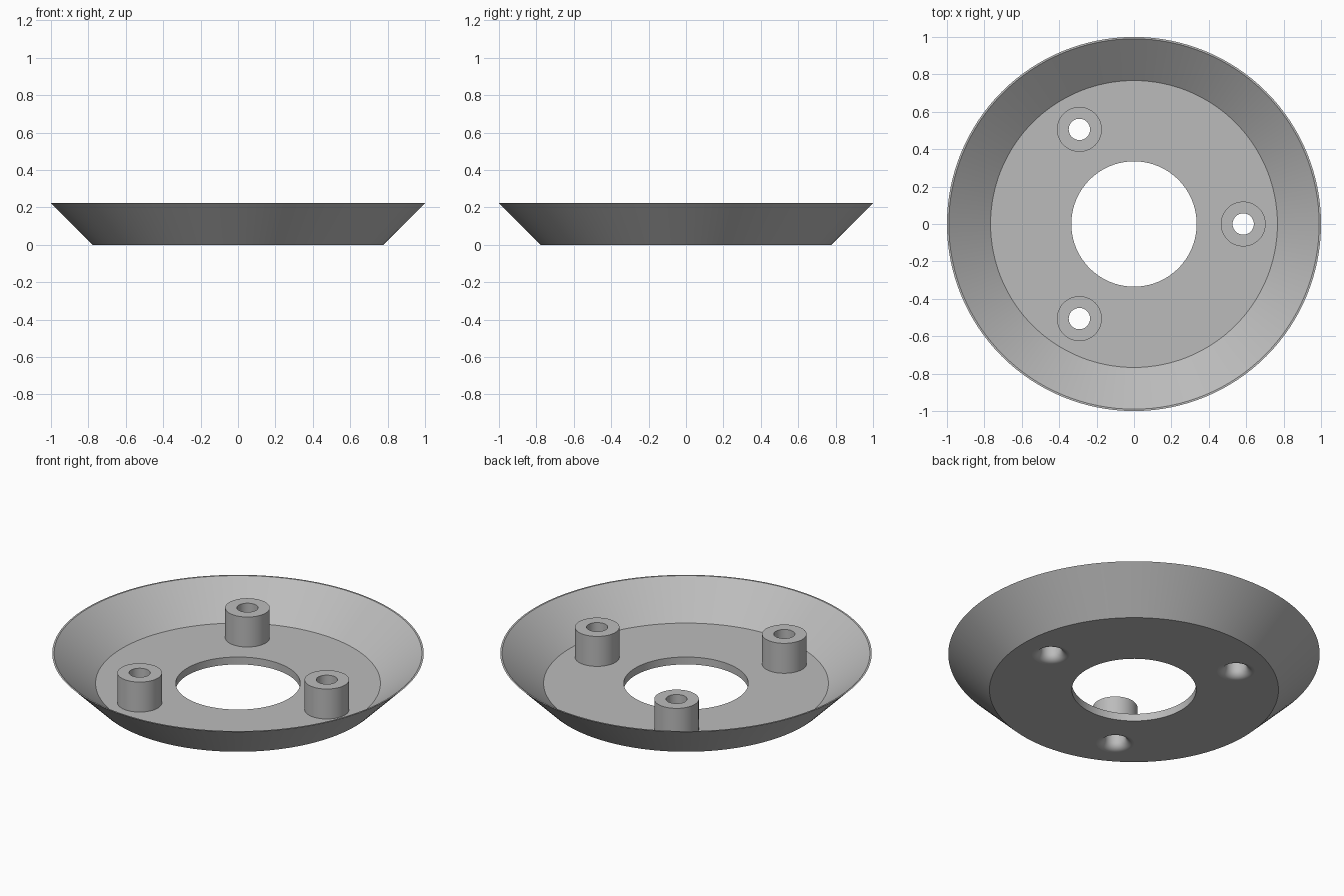
import bpy
import bmesh
from math import cos, sin, pi, radians

cube = bpy.data.objects.get("Cube")
if cube:
    bpy.data.objects.remove(cube, do_unlink=True)

HEIGHT, FLOOR = 0.222, 0.044
HOLE, FILLET = 0.057, 0.044
BOSS, BOSS_RING = 0.12, 0.584

# Single plain grey material
grey = bpy.data.materials.new("light_grey")
grey.use_nodes = True
colour = (0.5, 0.5, 0.5, 1)
grey.diffuse_color = colour
grey.node_tree.nodes["Principled BSDF"].inputs["Base Color"].default_value = colour


def lathe(name, profile, sides, location=(0, 0, 0)):
    """Revolve a closed (radius, z) profile around the vertical axis."""
    bm = bmesh.new()
    rings = []
    for r, z in profile:
        count = 1 if r == 0 else sides
        rings.append([bm.verts.new((r * cos(2 * pi * i / sides),
                                    r * sin(2 * pi * i / sides), z))
                      for i in range(count)])
    for a, b in zip(rings, rings[1:] + rings[:1]):
        if len(a) == len(b) == 1:
            continue
        for i in range(sides):
            j = (i + 1) % sides
            corners = [a[i % len(a)], a[j % len(a)], b[j % len(b)], b[i % len(b)]]
            bm.faces.new(list(dict.fromkeys(corners)))
    bmesh.ops.recalc_face_normals(bm, faces=bm.faces)
    mesh = bpy.data.meshes.new(name)
    bm.to_mesh(mesh)
    bm.free()
    mesh.materials.append(grey)
    obj = bpy.data.objects.new(name, mesh)
    obj.location = location
    bpy.context.collection.objects.link(obj)
    return obj


def activate(obj):
    bpy.ops.object.select_all(action="DESELECT")
    obj.select_set(True)
    bpy.context.view_layer.objects.active = obj


def shade(obj):
    """Smooth the round walls and keep level faces flat."""
    activate(obj)
    bpy.ops.object.shade_smooth_by_angle(angle=radians(30))
    for face in obj.data.polygons:
        if abs(face.normal.z) > 0.999:
            face.use_smooth = False


# Flared dish with a flat floor and a large centre opening
dish = lathe("dish", [(0.335, 0), (0.778, 0), (1, HEIGHT), (0.99, HEIGHT),
                      (0.767, FLOOR), (0.335, FLOOR)], 128)

# Screw hole cutter, rounded outwards at the underside
flare = [(HOLE + FILLET * (1 - sin(t)), FILLET * (1 - cos(t)))
         for t in (pi / 2 * i / 8 for i in range(9))]
cutter_profile = ([(0, -0.1), (HOLE + FILLET, -0.1)] + flare
                  + [(HOLE, HEIGHT + 0.1), (0, HEIGHT + 0.1)])

# Three hollow bosses standing on the floor over the screw holes
bosses = []
for n in range(3):
    angle = 2 * pi * n / 3
    place = (BOSS_RING * cos(angle), BOSS_RING * sin(angle), 0)
    cutter = lathe("screw_hole_cutter", cutter_profile, 48, place)
    cutter.hide_render = True
    activate(dish)
    cut = dish.modifiers.new("screw_hole", "BOOLEAN")
    cut.operation = "DIFFERENCE"
    cut.solver = "EXACT"
    cut.object = cutter
    bpy.ops.object.modifier_apply(modifier=cut.name)
    bpy.data.objects.remove(cutter, do_unlink=True)
    bosses.append(lathe(f"screw_boss_{n + 1}",
                        [(HOLE, FLOOR), (BOSS, FLOOR), (BOSS, HEIGHT), (HOLE, HEIGHT)],
                        48, place))

for part in [dish] + bosses:
    shade(part)
